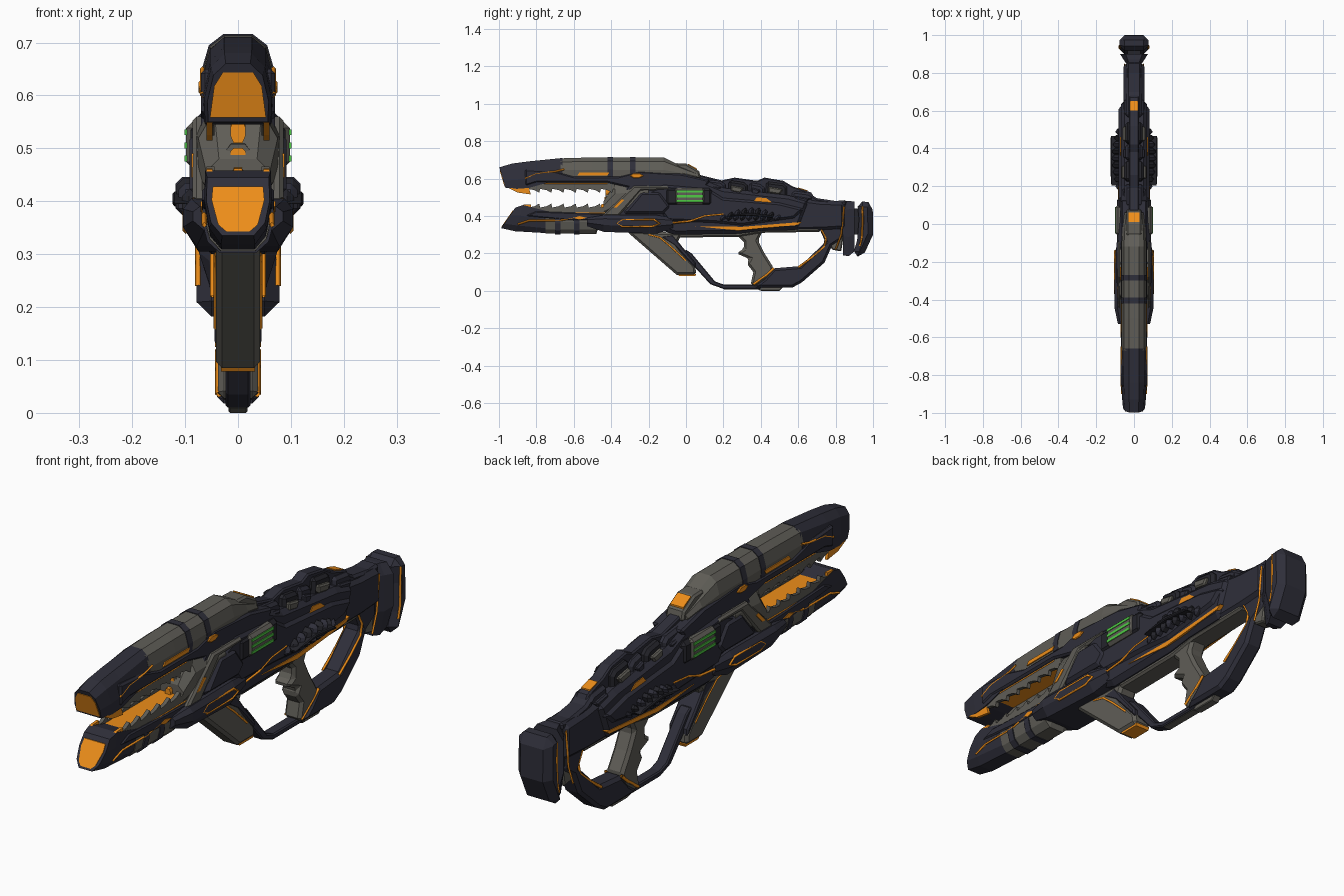
import bpy, bmesh, math

def mat(name, c):
    m = bpy.data.materials.new(name)
    m.diffuse_color = (*c, 1)
    return m

DARK = mat("dark_armour", (0.028, 0.028, 0.042))
GREY = mat("warm_grey", (0.115, 0.11, 0.095))
BLACK = mat("black_metal", (0.018, 0.018, 0.024))
ORANGE = mat("orange", (0.85, 0.27, 0.01))
GREEN = mat("green_glow", (0.08, 0.6, 0.06))

def finish(name, bm, m, bevel=0.0, mirror=False):
    bmesh.ops.recalc_face_normals(bm, faces=bm.faces)
    me = bpy.data.meshes.new(name)
    bm.to_mesh(me)
    bm.free()
    me.materials.append(m)
    ob = bpy.data.objects.new(name, me)
    bpy.context.collection.objects.link(ob)
    if bevel:
        b = ob.modifiers.new("chamfer", 'BEVEL')
        b.width, b.segments, b.limit_method = bevel, 1, 'ANGLE'
        b.angle_limit = math.radians(50)
    if mirror:
        ob.modifiers.new("mirror", 'MIRROR')
    return ob

def prof(name, pts, x1, m, bevel=0.0, x0=None):
    """Side outline (y, z) extruded across x; with x0 it becomes a mirrored pair."""
    bm = bmesh.new()
    a = -x1 if x0 is None else x0
    f = bm.faces.new([bm.verts.new((a, y, z)) for y, z in pts])
    r = bmesh.ops.extrude_face_region(bm, geom=[f])
    vs = [v for v in r["geom"] if isinstance(v, bmesh.types.BMVert)]
    bmesh.ops.translate(bm, verts=vs, vec=(x1 - a, 0, 0))
    return finish(name, bm, m, bevel, x0 is not None)

def rect(y0, y1, z0, z1, lean=0.0):
    return [(y0, z0), (y1, z0), (y1 + lean, z1), (y0 + lean, z1)]

TOP = [(0.4, 1), (0.8, 0.8), (1, 0.35), (0.97, 0)]
LOW = [(0.97, 1), (1, 0.6), (0.85, 0.22), (0.5, 0)]
OCT = [(0.6, 1), (1, 0.7), (1, 0.3), (0.6, 0)]

def loft(name, stations, shape, m):
    """Stations along y: (y, z_bottom, z_top, half_width, shear)."""
    bm = bmesh.new()
    rings = []
    for y, zb, zt, w, s in stations:
        half = [(w * fx, zb + (zt - zb) * fz) for fx, fz in shape]
        ring = half + [(-x, z) for x, z in reversed(half)]
        rings.append([bm.verts.new((x, y + s * (zt - z), z)) for x, z in ring])
    n = len(rings[0])
    for a, b in zip(rings, rings[1:]):
        for i in range(n):
            bm.faces.new((a[i], a[(i + 1) % n], b[(i + 1) % n], b[i]))
    bm.faces.new(rings[0])
    bm.faces.new(rings[-1])
    return finish(name, bm, m)

def trim(name, path, x, m=ORANGE, r=0.005, closed=False):
    """Thin line inlay following a (y, z) path on both flanks."""
    cu = bpy.data.curves.new(name, 'CURVE')
    cu.dimensions, cu.bevel_depth, cu.bevel_resolution = '3D', r, 0
    for sx in (-x, x):
        s = cu.splines.new('POLY')
        s.points.add(len(path) - 1)
        for p, (y, z) in zip(s.points, path):
            p.co = (sx, y, z, 1)
        s.use_cyclic_u = closed
    cu.materials.append(m)
    bpy.context.collection.objects.link(bpy.data.objects.new(name, cu))

# Upper jaw: dark nose, grey shell with bands, dark underside
loft("upper_nose", [(-0.998, 0.55, 0.66, 0.058, 0.3), (-0.93, 0.545, 0.68, 0.064, 0.2),
                    (-0.84, 0.55, 0.692, 0.066, 0), (-0.66, 0.6, 0.71, 0.066, 0)], TOP, DARK)
loft("upper_muzzle_face", [(-0.996, 0.558, 0.643, 0.053, 0.3), (-0.96, 0.558, 0.643, 0.053, 0.3)],
     [(0.55, 1), (0.85, 0.7), (1, 0)], ORANGE)
loft("upper_shell", [(-0.67, 0.61, 0.708, 0.065, 0), (-0.5, 0.61, 0.713, 0.067, 0),
                     (-0.12, 0.61, 0.713, 0.067, 0), (-0.02, 0.61, 0.665, 0.06, 0),
                     (0.06, 0.6, 0.63, 0.05, 0)], TOP, GREY)
for i, y in enumerate((-0.42, -0.3)):
    loft(f"upper_band_{i}", [(y, 0.61, 0.716, 0.069, 0), (y + 0.03, 0.61, 0.716, 0.069, 0)], TOP, DARK)
prof("upper_jaw_side", [(-0.86, 0.56), (-0.8, 0.578), (-0.42, 0.578), (-0.3, 0.55), (0.1, 0.55),
                        (0.13, 0.59), (-0.02, 0.625), (-0.25, 0.64), (-0.36, 0.612), (-0.6, 0.612),
                        (-0.7, 0.64), (-0.86, 0.65)], 0.07, DARK, 0.008)
trim("upper_nose_line", [(-0.86, 0.6), (-0.8, 0.627), (-0.7, 0.637), (-0.65, 0.65)], 0.067, r=0.005)
prof("upper_slot", rect(-0.58, -0.42, 0.617, 0.633, 0.01), 0.07, ORANGE, 0, 0.055)
prof("upper_lamp", [(-0.3, 0.615), (-0.28, 0.603), (-0.25, 0.603), (-0.225, 0.615), (-0.25, 0.628), (-0.28, 0.628)],
     0.075, ORANGE, 0.003, 0.06)

# Lower jaw
loft("lower_nose", [(-0.912, 0.335, 0.445, 0.06, -0.7), (-0.87, 0.318, 0.458, 0.064, -0.3),
                    (-0.74, 0.308, 0.425, 0.062, 0)], LOW, DARK)
loft("lower_muzzle_face", [(-0.927, 0.343, 0.428, 0.05, -0.7), (-0.89, 0.343, 0.428, 0.05, -0.7)],
     [(0.95, 1), (1, 0.7), (0.75, 0.15), (0.45, 0)], ORANGE)
loft("lower_shell", [(-0.75, 0.306, 0.41, 0.063, 0), (-0.48, 0.304, 0.41, 0.067, 0),
                     (-0.47, 0.33, 0.41, 0.06, 0), (-0.3, 0.33, 0.41, 0.06, 0)], LOW, GREY)
for i, y in enumerate((-0.7, -0.6)):
    loft(f"lower_band_{i}", [(y, 0.302, 0.4, 0.068, 0), (y + 0.03, 0.302, 0.4, 0.068, 0)], LOW, DARK)
prof("lower_jaw_side", [(-0.86, 0.4), (-0.6, 0.375), (-0.4, 0.375), (-0.4, 0.41), (-0.8, 0.425)],
     0.068, DARK, 0.005)
trim("lower_nose_line", [(-0.9, 0.355), (-0.84, 0.375), (-0.68, 0.375), (-0.6, 0.39)], 0.064, r=0.005)
prof("lower_lamp", [(-0.6, 0.39), (-0.57, 0.38), (-0.53, 0.39), (-0.57, 0.4)], 0.071, ORANGE, 0, 0.05)

# Toothed rails with glowing liners; d is the tooth direction
def teeth(name, base, d):
    pts = [(-0.38, base), (-0.84, base)]
    for i in range(7):
        y = -0.84 + i * 0.065
        pts += [(y, base + d * 0.044), (y + 0.03, base + d * 0.05),
                (y + 0.055, base + d * 0.064), (y + 0.06, base + d * 0.044)]
    prof(name, pts + [(-0.38, base + d * 0.044)], 0.06, GREY, 0, 0.044)
    prof(name + "_liner", rect(-0.9, -0.4, base - 0.012, base + d * 0.032 + 0.006), 0.047, ORANGE)
    trim(name + "_glow", [(-0.82, base + d * 0.014), (-0.42, base + d * 0.014)], 0.059, r=0.004)

teeth("upper_teeth", 0.588, -1)
teeth("lower_teeth", 0.402, 1)
prof("upper_fang", [(-0.95, 0.55), (-0.84, 0.55), (-0.83, 0.515), (-0.9, 0.525)], 0.06, ORANGE, 0, 0.048)
prof("lower_fang", [(-0.89, 0.445), (-0.83, 0.42), (-0.83, 0.462), (-0.87, 0.46)], 0.06, ORANGE, 0, 0.048)

# Throat and emitter between the jaws
loft("throat", [(-0.44, 0.4, 0.48, 0.06, 0), (-0.38, 0.4, 0.57, 0.075, 0), (-0.2, 0.38, 0.6, 0.085, 0)], OCT, GREY)
loft("emitter_collar", [(-0.43, 0.472, 0.508, 0.022, 0), (-0.34, 0.465, 0.515, 0.026, 0)], OCT, GREY)
loft("emitter", [(-0.435, 0.479, 0.501, 0.014, 0), (-0.4, 0.479, 0.501, 0.014, 0)], OCT, ORANGE)
loft("upper_spike", [(-0.43, 0.51, 0.553, 0.014, 0), (-0.35, 0.52, 0.56, 0.014, 0)], OCT, ORANGE)
loft("lower_spike", [(-0.455, 0.425, 0.462, 0.012, 0), (-0.38, 0.425, 0.47, 0.012, 0)], OCT, ORANGE)

# Main receiver body, narrower towards the stock
prof("receiver", [(-0.4, 0.33), (-0.15, 0.33), (-0.06, 0.3), (0.28, 0.305), (0.4, 0.32), (0.6, 0.325),
                  (0.66, 0.48), (0.55, 0.51), (0.2, 0.55), (0.1, 0.59), (-0.3, 0.6), (-0.42, 0.42)],
     0.07, DARK, 0.02)
prof("rear_receiver", [(0.5, 0.32), (0.72, 0.322), (0.85, 0.33), (0.85, 0.475), (0.72, 0.48), (0.5, 0.51)],
     0.055, DARK, 0.018)
prof("lower_receiver", [(-0.08, 0.33), (-0.03, 0.285), (0.28, 0.288), (0.41, 0.31), (0.72, 0.315), (0.7, 0.36),
                        (0.0, 0.36)], 0.045, GREY, 0.008)
prof("receiver_cheek", [(-0.1, 0.37), (0.15, 0.36), (0.3, 0.345), (0.58, 0.385), (0.64, 0.44), (0.5, 0.475),
                        (0.2, 0.5), (0.12, 0.55), (-0.12, 0.57), (-0.22, 0.53)], 0.082, DARK, 0.016, 0.045)
prof("throat_flank", [(-0.45, 0.4), (-0.36, 0.4), (-0.24, 0.535), (-0.08, 0.54), (-0.1, 0.56), (-0.28, 0.56)],
     0.086, GREY, 0.008, 0.06)
prof("flank_plate", [(-0.34, 0.41), (-0.12, 0.41), (-0.08, 0.45), (-0.14, 0.53), (-0.24, 0.53)],
     0.092, DARK, 0.014, 0.06)
prof("flank_lamp", [(-0.39, 0.445), (-0.37, 0.445), (-0.33, 0.485), (-0.345, 0.49)], 0.088, ORANGE, 0, 0.06)

# Lower side pods with pill-shaped inlay
loft("side_pods", [(-0.53, 0.345, 0.39, 0.085, 0), (-0.44, 0.315, 0.405, 0.104, 0),
                   (-0.16, 0.305, 0.405, 0.1, 0), (-0.07, 0.33, 0.39, 0.085, 0)],
     [(0.85, 1), (1, 0.78), (1, 0.4), (0.75, 0)], DARK)
trim("pod_ring", [(-0.37, 0.36), (-0.34, 0.344), (-0.18, 0.344), (-0.14, 0.36), (-0.17, 0.38), (-0.34, 0.38)],
     0.099, r=0.006, closed=True)
trim("cheek_line", [(-0.1, 0.36), (0.02, 0.372), (0.1, 0.4), (0.2, 0.41)], 0.08, r=0.006)
prof("belly_inlay", [(0.05, 0.345), (0.28, 0.322), (0.6, 0.352), (0.62, 0.368), (0.3, 0.342)], 0.073, ORANGE)

# Glowing power cells
prof("cell_case", rect(-0.11, 0.14, 0.455, 0.55), 0.09, BLACK, 0.015, 0.05)
prof("cell_frame", rect(-0.06, 0.1, 0.462, 0.55), 0.098, GREY, 0.012, 0.05)
for i, z in enumerate((0.475, 0.5, 0.525)):
    prof(f"cell_bar_{i}", rect(-0.05, 0.09, z, z + 0.011), 0.101, GREEN, 0, 0.06)

# Ribbed muscle-like pods on the rear flanks
for i in range(9):
    t = i / 8
    y, w, z = 0.175 + 0.29 * t, math.sin(math.pi * (0.15 + 0.7 * t)), 0.39 + 0.02 * math.sin(math.pi * t)
    prof(f"rib_{i}", rect(y, y + 0.028, z - 0.036 * w, z + 0.036 * w, 0.02),
         0.08 + 0.038 * w, BLACK if i % 2 else DARK, 0.013, 0.055)
prof("rib_spine", [(0.2, 0.395), (0.33, 0.402), (0.47, 0.39), (0.45, 0.405), (0.33, 0.418)], 0.124, BLACK, 0.004, 0.06)
prof("rear_vent", [(0.36, 0.478), (0.46, 0.472), (0.43, 0.495), (0.38, 0.5)], 0.073, ORANGE, 0, 0.05)

# Stepped crest along the top
prof("sight_block", [(-0.1, 0.66), (-0.05, 0.682), (0.0, 0.68), (0.07, 0.64), (0.08, 0.6), (-0.1, 0.6)],
     0.04, GREY, 0.008)
prof("sight_lens", [(0.01, 0.68), (0.06, 0.652), (0.06, 0.635), (0.01, 0.66)], 0.03, ORANGE)
prof("crest_spine", [(0.04, 0.5), (0.04, 0.63), (0.09, 0.615), (0.19, 0.59), (0.26, 0.605), (0.38, 0.588),
                     (0.42, 0.605), (0.52, 0.588), (0.57, 0.558), (0.67, 0.525), (0.69, 0.49), (0.69, 0.45)],
     0.026, DARK, 0.006)
for i, (a, b, z, w) in enumerate([(0.08, 0.19, 0.598, 0.05), (0.22, 0.31, 0.592, 0.052), (0.33, 0.4, 0.58, 0.045),
                                  (0.42, 0.52, 0.585, 0.046), (0.56, 0.66, 0.535, 0.042)]):
    prof(f"crest_plate_{i}", [(a, 0.48), (b + 0.02, 0.48), (b + 0.02, z - 0.03), (b, z - 0.012), (a + 0.01, z)],
         w, BLACK if i % 2 else DARK, 0.012)
    prof(f"crest_rib_{i}", [(a + 0.02, z - 0.06), (b - 0.02, z - 0.07), (b, z - 0.042), (a + 0.02, z - 0.028)],
         w + 0.014, GREY if i % 2 else DARK, 0.006)
prof("crest_lens", [(0.6, 0.552), (0.65, 0.537), (0.65, 0.52), (0.6, 0.535)], 0.02, ORANGE)
prof("rear_deck", [(0.66, 0.45), (0.86, 0.45), (0.86, 0.485), (0.8, 0.48), (0.7, 0.495), (0.66, 0.52)], 0.04, DARK, 0.01)

# Fore grip, trigger guard and pistol grip
prof("fore_grip", [(-0.32, 0.32), (-0.05, 0.085), (0.055, 0.085), (0.05, 0.13), (-0.02, 0.21), (-0.05, 0.25),
                   (-0.02, 0.31)], 0.042, GREY, 0.012)
prof("fore_grip_foot", [(-0.045, 0.09), (-0.035, 0.078), (0.05, 0.078), (0.055, 0.09)], 0.032, ORANGE)
prof("fore_grip_panel", [(-0.14, 0.29), (-0.06, 0.24), (0.05, 0.12), (0.05, 0.15), (-0.02, 0.235), (-0.07, 0.3)],
     0.044, DARK, 0.006)
trim("fore_grip_line", [(-0.2, 0.3), (-0.14, 0.285), (-0.08, 0.235), (0.0, 0.16)], 0.04, r=0.006)
prof("trigger_guard", [(-0.02, 0.2), (0.13, 0.035), (0.2, 0.01), (0.4, 0.01), (0.4, 0.034), (0.2, 0.034),
                       (0.155, 0.05), (0.03, 0.2), (0.0, 0.22)], 0.024, DARK, 0.005)
prof("pistol_grip", [(0.26, 0.31), (0.41, 0.32), (0.385, 0.27), (0.42, 0.2), (0.47, 0.12), (0.43, 0.06),
                     (0.37, 0.025), (0.345, 0.03), (0.36, 0.1), (0.325, 0.145), (0.34, 0.17), (0.27, 0.2),
                     (0.31, 0.225), (0.31, 0.26)], 0.038, GREY, 0.012)
trim("grip_line", [(0.36, 0.035), (0.43, 0.085), (0.47, 0.12)], 0.036, r=0.007)
prof("base_plate", [(0.2, 0.008), (0.38, 0.008), (0.4, 0.0), (0.5, 0.0), (0.52, 0.02), (0.38, 0.03), (0.22, 0.025)],
     0.018, GREY, 0.003)

# Skeleton stock
prof("stock_strut", [(0.36, 0.018), (0.57, 0.018), (0.62, 0.045), (0.74, 0.15), (0.78, 0.24), (0.84, 0.28),
                     (0.84, 0.36), (0.71, 0.34), (0.745, 0.26), (0.61, 0.132), (0.47, 0.12), (0.42, 0.065)],
     0.04, DARK, 0.013)
prof("stock_bracket", [(0.73, 0.33), (0.78, 0.22), (0.83, 0.21), (0.85, 0.34)], 0.03, GREY, 0.006)
trim("stock_line", [(0.6, 0.125), (0.67, 0.175), (0.74, 0.235), (0.75, 0.28), (0.72, 0.335)], 0.037, r=0.006)
trim("stock_rear_line", [(0.8, 0.22), (0.83, 0.3), (0.845, 0.45)], 0.048, r=0.005)

# Two-piece butt pad
prof("butt_core", rect(0.8, 0.94, 0.3, 0.44), 0.035, BLACK)
loft("butt_plate", [(0.84, 0.19, 0.478, 0.035, 0), (0.87, 0.185, 0.48, 0.055, 0), (0.9, 0.21, 0.477, 0.074, 0)],
     [(0.6, 1), (1, 0.85), (1, 0.35), (0.6, 0)], DARK)
prof("butt_pad", [(0.915, 0.478), (0.975, 0.475), (0.998, 0.46), (1.0, 0.3), (0.945, 0.18), (0.89, 0.185),
                  (0.915, 0.27), (0.925, 0.38)], 0.078, DARK, 0.028)
trim("butt_line", [(0.93, 0.24), (0.942, 0.29), (0.945, 0.45)], 0.075, r=0.006)
